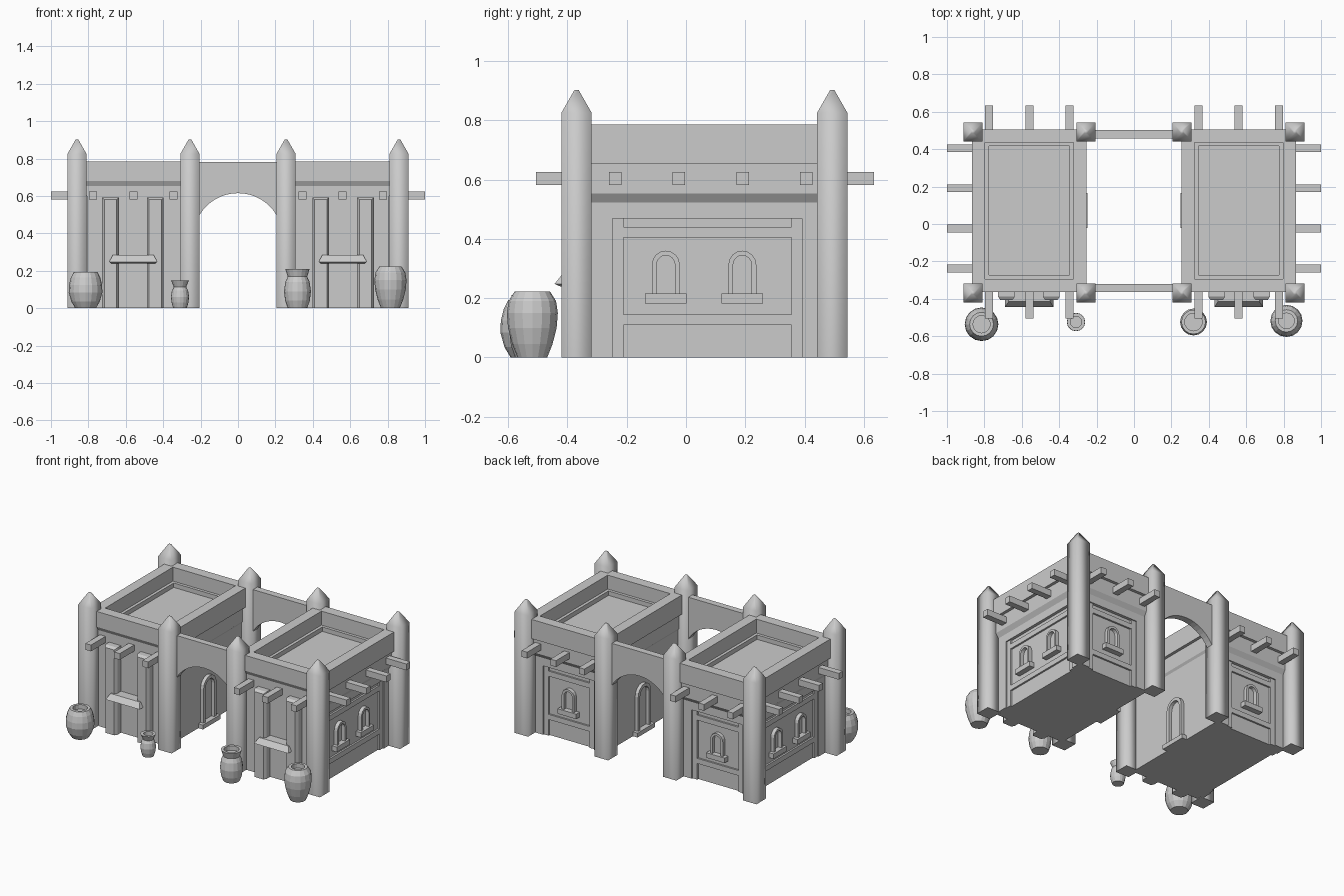
import bpy, bmesh, math
from mathutils import Vector

if "Cube" in bpy.data.objects:
    bpy.data.objects.remove(bpy.data.objects["Cube"])

stone = bpy.data.materials.new("grey_stone")
stone.diffuse_color = (0.6, 0.6, 0.6, 1)
stone.use_nodes = True
stone.node_tree.nodes["Principled BSDF"].inputs["Base Color"].default_value = stone.diffuse_color

CX, CY = 0.56, 0.072          # centre of the right-hand block

# Wall frames: (u along wall, o outward, z) -> world
def outer(u, o, z): return (0.866 + o, CY + u, z)
def inner(u, o, z): return (0.254 - o, CY + u, z)
def back(u, o, z): return (CX + u, 0.506 + o, z)
def front(u, o, z): return (CX + u, -0.364 - o, z)
def world(x, y, z): return (x, y, z)


def loft(bm, rings, cap=True, closed=False):
    """Skin a list of point rings."""
    vs = [[bm.verts.new(p) for p in r] for r in rings]
    n = len(vs[0])
    pairs = list(zip(vs, vs[1:])) + ([(vs[-1], vs[0])] if closed else [])
    for a, b in pairs:
        for i in range(n):
            bm.faces.new((a[i], a[(i + 1) % n], b[(i + 1) % n], b[i]))
    if cap and not closed:
        bm.faces.new(vs[0])
        bm.faces.new(vs[-1])
    return vs


def box(bm, f, u0, u1, o0, o1, z0, z1):
    loft(bm, [[f(u0, o, z0), f(u1, o, z0), f(u1, o, z1), f(u0, o, z1)] for o in (o0, o1)])


def profile(bm, f, pts, half):
    """Extrude an (outward, z) profile along a wall."""
    loft(bm, [[f(u, o, z) for o, z in pts] for u in (-half, half)])


def finish(name, bm, mirror=True):
    bmesh.ops.recalc_face_normals(bm, faces=bm.faces[:])
    me = bpy.data.meshes.new(name)
    bm.to_mesh(me)
    bm.free()
    me.materials.append(stone)
    ob = bpy.data.objects.new(name, me)
    bpy.context.collection.objects.link(ob)
    if mirror:
        m = ob.modifiers.new("mirror", 'MIRROR')
        m.use_mirror_merge = False
    return ob


# Block core and roof floor
bm = bmesh.new()
box(bm, world, 0.284, 0.806, -0.35, 0.446, 0, 0.66)
finish("block_core", bm)

# Parapets with stepped mouldings
top = [(0, 0.785), (-0.07, 0.785), (-0.07, 0.69), (-0.09, 0.69), (-0.09, 0.6)]
moulded = [(-0.08, 0.469), (-0.04, 0.469), (-0.04, 0.523), (-0.02, 0.553),
           (-0.02, 0.654), (0, 0.654)] + top
plain = [(-0.015, 0.6), (-0.015, 0.652), (0, 0.68)] + top
bm = bmesh.new()
for f, pts, half in ((outer, moulded, 0.39), (inner, moulded, 0.39),
                     (back, moulded, 0.26), (front, plain, 0.26)):
    profile(bm, f, pts, half)
finish("parapet", bm)

# Raised panel framing on the outer and back walls
bm = bmesh.new()
for f, half in ((outer, 0.38), (back, 0.252)):
    a, b = half - 0.061, half - 0.097
    for s in (-1, 1):
        box(bm, f, s * a, s * (half + 0.01), -0.07, -0.04, 0, 0.469)
        box(bm, f, s * b, s * a, -0.07, -0.048, 0, 0.469)
    for z0, z1 in ((0.11, 0.145), (0.405, 0.44)):
        box(bm, f, -b, b, -0.07, -0.048, z0, z1)
finish("wall_framing", bm)


def arch(u, w, z0, z1):
    """Round-headed outline, half width w."""
    zs = z1 - w
    arc = [(u + w * math.cos(t * math.pi / 8), zs + w * math.sin(t * math.pi / 8)) for t in range(9)]
    return [(u + w, z0)] + arc + [(u - w, z0)]


def window(bm, f, u, w, t, z0, z1, o0, o1, sill_w, sill_h):
    """Arched surround with a projecting sill."""
    big, small = arch(u, w, z0, z1), arch(u, w - t, z0, z1 - t)
    rings = []
    for p, q in zip(big, small):
        rings.append([f(p[0], o0, p[1]), f(p[0], o1, p[1]),
                      f(q[0], o1, q[1]), f(q[0], o0, q[1])])
    loft(bm, rings)
    box(bm, f, u - sill_w, u + sill_w, o0, o1 + 0.012, z0 - sill_h, z0)


# Windows and passage doors
bm = bmesh.new()
for f, us in ((outer, (-0.14, 0.118)), (back, (0,))):
    for u in us:
        window(bm, f, u, 0.047, 0.016, 0.216, 0.36, -0.065, -0.035, 0.07, 0.034)
finish("windows", bm)
bm = bmesh.new()
window(bm, inner, 0, 0.07, 0.022, 0.03, 0.33, -0.035, -0.007, 0.094, 0.03)
finish("passage_doors", bm)

# Corner pillars with pointed tops
bm = bmesh.new()
for x in (0.257, 0.861):
    for y in (-0.369, 0.493):
        rings = []
        for h, z in ((0.051, 0), (0.051, 0.825), (0.007, 0.902)):
            rings.append([(x - h, y - h, z), (x + h, y - h, z), (x + h, y + h, z), (x - h, y + h, z)])
        loft(bm, rings)
for fc in bm.faces:
    low = all(v.co.z < 0.01 for v in fc.verts)
    fc.smooth = not low
    if low:
        for e in fc.edges:
            e.smooth = False
finish("pillars", bm)

# Projecting roof beams
bm = bmesh.new()
for u in (-0.216, -0.002, 0.215):
    for f in (front, back):
        box(bm, f, u - 0.021, u + 0.021, -0.06, 0.127 if f is back else 0.142, 0.582, 0.625)
for u in (-0.31, -0.096, 0.119, 0.333):
    box(bm, outer, u - 0.021, u + 0.021, -0.06, 0.134, 0.582, 0.625)
finish("beams", bm)

# Chamfered pilasters beside the entrance
bm = bmesh.new()
for x in (0.442, 0.682):
    rings = []
    for y, c in ((-0.34, 0), (-0.388, 0), (-0.406, 0.012)):
        w, z = 0.045 - c, 0.593 - c
        rings.append([(x - w, y, 0), (x + w, y, 0), (x + w, y, z), (x - w, y, z)])
    loft(bm, rings)
finish("pilasters", bm)

# Sloped awning over the entrance
bm = bmesh.new()
rings = []
for z, w, y in ((0.24, 0.118, -0.425), (0.248, 0.129, -0.443), (0.283, 0.11, -0.415)):
    rings.append([(CX - w, -0.34, z), (CX + w, -0.34, z), (CX + w, y, z), (CX - w, y, z)])
loft(bm, rings)
finish("awning", bm)

# Arched walls joining the two blocks
bm = bmesh.new()
for y0, y1 in ((-0.364, -0.32), (0.456, 0.503)):
    rings = []
    for i in range(25):
        a = math.pi * (1 - i / 24)
        x, z = 0.24 * math.cos(a), 0.375 + 0.24 * math.sin(a)
        rings.append([(x, y0, z), (x, y1, z), (x, y1, 0.782), (x, y0, 0.782)])
    loft(bm, rings)
finish("arch_walls", bm, mirror=False)


# Pots, turned from (radius, height) profiles, hollow at the mouth
def pot(name, x, y, prof, sides=16):
    r, z = prof[-1]
    prof = prof + [(r - 0.018, z), (r - 0.018, z - 0.03)]
    bm = bmesh.new()
    loft(bm, [[(x + r * math.cos(2 * math.pi * k / sides), y + r * math.sin(2 * math.pi * k / sides), z)
               for k in range(sides)] for r, z in prof])
    finish(name, bm, mirror=False)


pot("wide_pot", -0.815, -0.536, [(0.055, 0), (0.076, 0.035), (0.09, 0.085), (0.088, 0.125),
                                 (0.078, 0.165), (0.064, 0.193)])
pot("small_vase", -0.31, -0.524, [(0.036, 0), (0.045, 0.03), (0.049, 0.06), (0.043, 0.095),
                                  (0.033, 0.113), (0.048, 0.148)])
pot("large_vase", 0.318, -0.524, [(0.052, 0), (0.066, 0.04), (0.072, 0.09), (0.065, 0.14),
                                  (0.052, 0.168), (0.065, 0.21)])
pot("tall_pot", 0.815, -0.518, [(0.05, 0), (0.068, 0.045), (0.082, 0.1), (0.086, 0.15),
                                (0.08, 0.19), (0.06, 0.222)])
